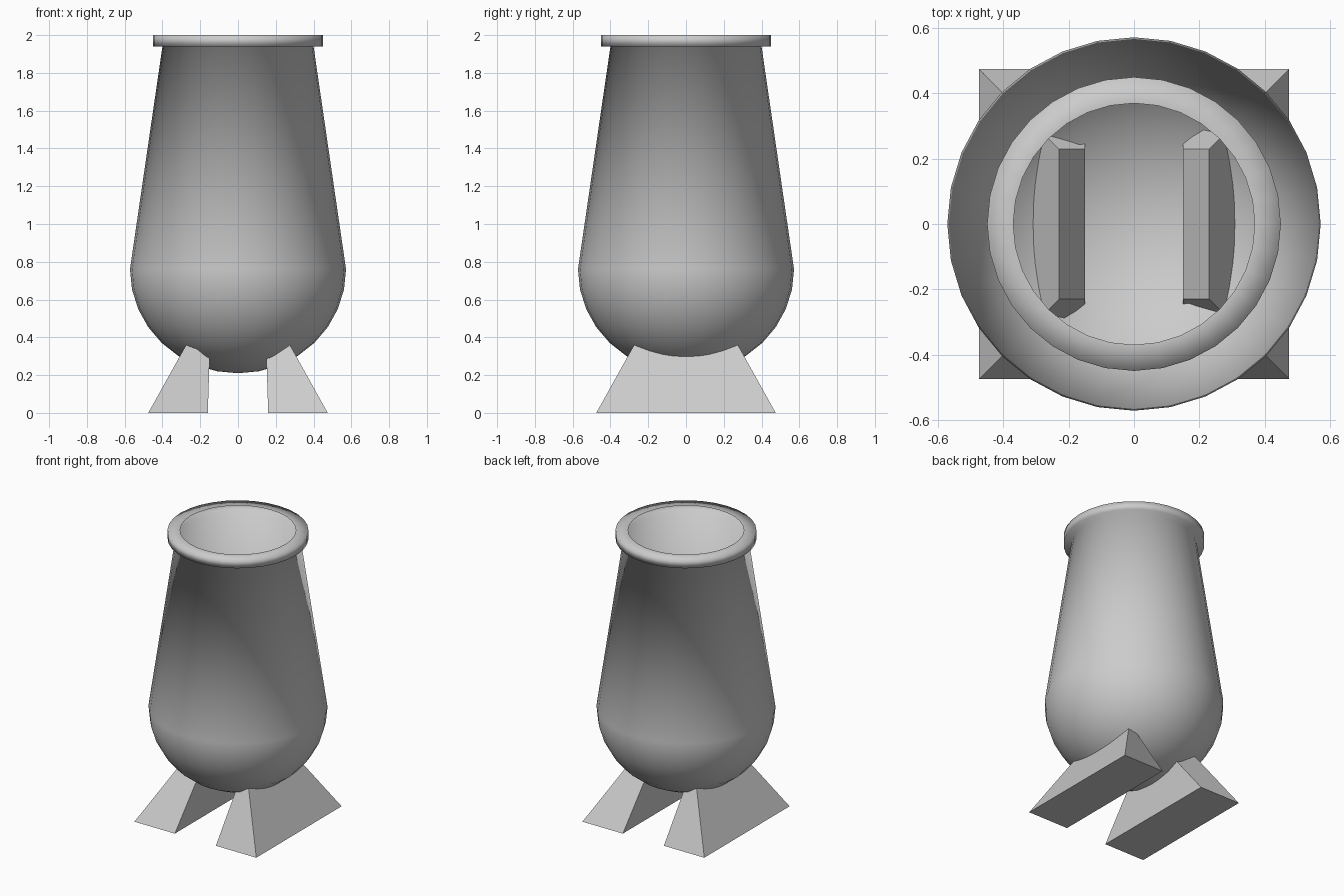
import bpy, bmesh, math

if "Cube" in bpy.data.objects:
    bpy.data.objects.remove(bpy.data.objects["Cube"])


def link_object(name, bm):
    bmesh.ops.recalc_face_normals(bm, faces=bm.faces)
    mesh = bpy.data.meshes.new(name)
    bm.to_mesh(mesh)
    bm.free()
    ob = bpy.data.objects.new(name, mesh)
    bpy.context.collection.objects.link(ob)
    return ob


def make_solid(name, verts, faces):
    bm = bmesh.new()
    vs = [bm.verts.new(v) for v in verts]
    for f in faces:
        bm.faces.new([vs[i] for i in f])
    return link_object(name, bm)


def lathe(name, profile, segments=32):
    bm = bmesh.new()
    vs = [bm.verts.new((r, 0, z)) for r, z in profile]
    edges = [bm.edges.new(pair) for pair in zip(vs, vs[1:])]
    bmesh.ops.spin(bm, geom=vs + edges, cent=(0, 0, 0), axis=(0, 0, 1),
                   angle=math.tau, steps=segments, use_duplicate=False)
    bmesh.ops.remove_doubles(bm, verts=bm.verts, dist=1e-4)
    for f in bm.faces:
        f.smooth = True
    return link_object(name, bm)


# Thin open vessel: rounded bottom, tapering wall, then an outward rim folded in
dome = [(0.572 * math.sin(a), 0.76 - 0.55 * math.cos(a))
        for a in (i * math.pi / 16 for i in range(9))]
rim = [(0.40, 1.94), (0.45, 1.94), (0.45, 2.0), (0.37, 2.0)]
lathe("vessel", dome + rim)

# Two wedge feet whose tilted tops poke through the bowl; s = -1 turns it half round
for s, name in ((1, "right_foot"), (-1, "left_foot")):
    verts = [(x * s, y * t * s, z) for t in (-1, 1) for x, y, z in (
        (0.16, 0.475, 0), (0.475, 0.475, 0), (0.23, 0.23, 0.44), (0.15, 0.23, 0.307))]
    make_solid(name, verts, [
        (1, 2, 3, 0), (4, 5, 6, 7),                                  # ends
        (0, 1, 5, 4), (1, 2, 6, 5), (2, 3, 7, 6), (3, 0, 4, 7)])     # sides
